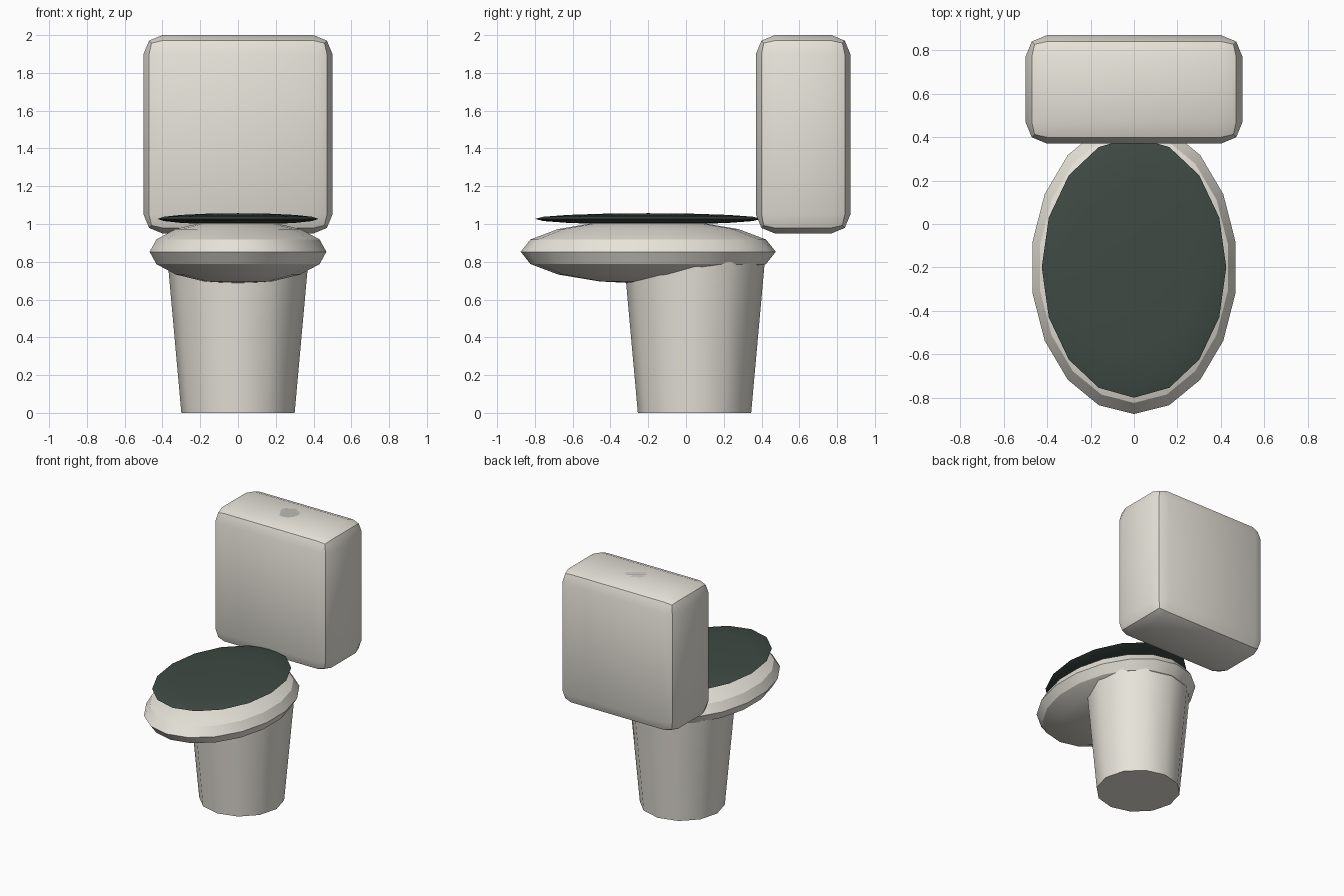
import bpy, math

if "Cube" in bpy.data.objects:
    bpy.data.objects.remove(bpy.data.objects["Cube"])


def material(name, color):
    m = bpy.data.materials.new(name)
    m.diffuse_color = color
    m.use_nodes = True
    m.node_tree.nodes["Principled BSDF"].inputs["Base Color"].default_value = m.diffuse_color
    return m


ceramic = material("ceramic", (0.80, 0.77, 0.70, 1))
dark = material("dark_green", (0.05, 0.068, 0.058, 1))
grey = material("button_grey", (0.5, 0.5, 0.48, 1))


def finish(name, mat):
    ob = bpy.context.object
    ob.name = name
    ob.data.materials.append(mat)
    bpy.ops.object.transform_apply(location=False, rotation=False, scale=True)
    return ob


def smooth(ob):
    bpy.ops.object.select_all(action='DESELECT')
    ob.select_set(True)
    bpy.context.view_layer.objects.active = ob
    bpy.ops.object.shade_smooth_by_angle(angle=math.radians(30))


def ellipsoid(name, sides, rings, loc, radii, mat):
    bpy.ops.mesh.primitive_uv_sphere_add(segments=sides, ring_count=rings, radius=1, location=loc)
    bpy.context.object.scale = radii
    smooth(finish(name, mat))


# Tapered pedestal
bpy.ops.mesh.primitive_cone_add(vertices=12, radius1=0.30, radius2=0.372, depth=0.8,
                                location=(0, 0.045, 0.4))
smooth(finish("pedestal", ceramic))

# Bowl and closed lid
ellipsoid("bowl", 18, 8, (0, -0.2, 0.853), (0.475, 0.675, 0.17), ceramic)
ellipsoid("lid", 16, 8, (0, -0.2, 1.027), (0.425, 0.60, 0.03), dark)

# Cistern tank with rounded edges
bpy.ops.mesh.primitive_cube_add(size=1, location=(0, 0.62, 1.475))
bpy.context.object.scale = (1.0, 0.5, 1.05)
tank = finish("tank", ceramic)
bevel = tank.modifiers.new("rounding", 'BEVEL')
bevel.width = 0.1
bevel.segments = 2
bpy.ops.object.modifier_apply(modifier=bevel.name)
smooth(tank)

# Flush button set level with the tank top
bpy.ops.mesh.primitive_cylinder_add(vertices=12, radius=0.08, depth=0.04, location=(0, 0.62, 1.98))
smooth(finish("flush_button", grey))
